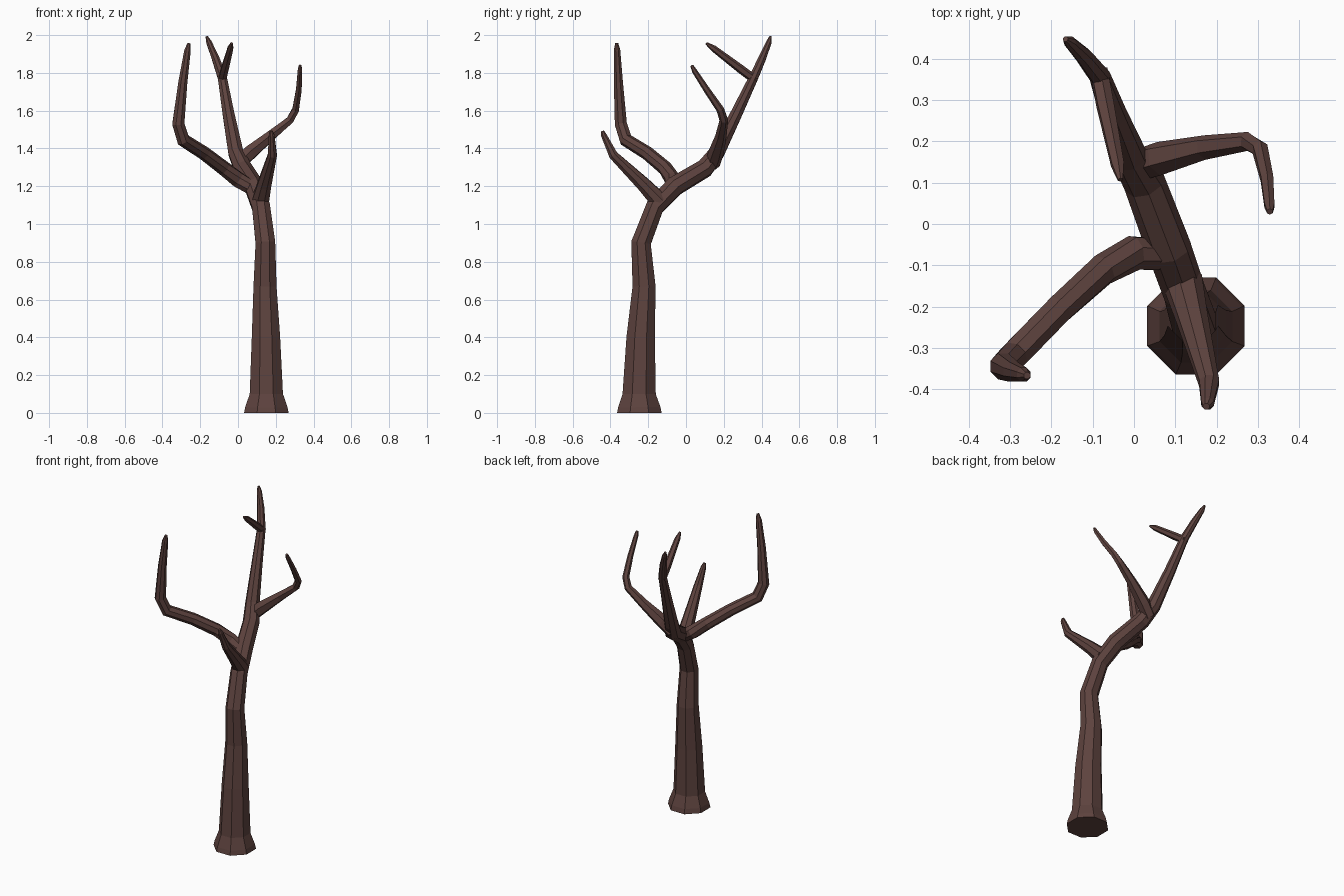
import bpy, bmesh, math
from mathutils import Vector

bark = bpy.data.materials.new("bark")
bark.diffuse_color = (0.11, 0.055, 0.048, 1)


def limb(name, points, sides=8):
    """Faceted tapering tube through (x, y, z, half_width) points."""
    bm = bmesh.new()
    pos = [Vector(p[:3]) for p in points]
    last = len(pos) - 1
    rings = []
    for i, p in enumerate(pos):
        a = (p - pos[max(i - 1, 0)]).normalized()
        b = (pos[min(i + 1, last)] - p).normalized()
        turn = Vector((0, 0, 1)).rotation_difference((a + b).normalized())
        r = points[i][3] / math.cos(math.pi / sides)
        ring = []
        for k in range(sides):
            ang = (k + 0.5) * math.tau / sides
            ring.append(bm.verts.new(p + turn @ Vector((r * math.cos(ang), r * math.sin(ang), 0))))
        rings.append(ring)
    for lo, hi in zip(rings, rings[1:]):
        for k in range(sides):
            n = (k + 1) % sides
            bm.faces.new((lo[k], lo[n], hi[n], hi[k]))
    bm.faces.new(rings[0][::-1])
    bm.faces.new(rings[-1])
    bmesh.ops.recalc_face_normals(bm, faces=bm.faces)
    mesh = bpy.data.meshes.new(name)
    bm.to_mesh(mesh)
    bm.free()
    mesh.materials.append(bark)
    obj = bpy.data.objects.new(name, mesh)
    bpy.context.collection.objects.link(obj)
    return obj


# Trunk with flared foot, running on into the main leader
limb("trunk", [
    (.15, -.247, 0, .118), (.15, -.247, .03, .112), (.15, -.248, .10, .088),
    (.148, -.24, .40, .075), (.143, -.222, .67, .061), (.145, -.238, .90, .052),
    (.122, -.165, 1.09, .048), (.085, -.06, 1.2, .05), (.025, .1, 1.295, .047),
    (-.012, .165, 1.38, .04), (-.05, .265, 1.58, .031), (-.083, .358, 1.775, .024),
    (-.12, .405, 1.88, .02), (-.155, .44, 1.965, .014), (-.166, .448, 1.993, .006)])

# Long left branch that turns upright
limb("left_branch", [
    (.09, -.075, 1.18, .036), (0, -.07, 1.235, .04), (-.075, -.11, 1.295, .036),
    (-.18, -.205, 1.375, .034), (-.29, -.318, 1.445, .034), (-.316, -.345, 1.53, .032),
    (-.292, -.358, 1.75, .024), (-.267, -.365, 1.92, .017), (-.259, -.367, 1.957, .008)])

# Short branch reaching forward
limb("front_branch", [
    (.118, -.14, 1.12, .046), (.14, -.225, 1.21, .037), (.182, -.385, 1.365, .024),
    (.178, -.435, 1.47, .015), (.175, -.442, 1.492, .008)])

# Thin right branch with an elbow
limb("right_branch", [
    (0, .14, 1.315, .034), (.06, .158, 1.375, .036), (.17, .185, 1.465, .026),
    (.275, .2, 1.55, .02), (.305, .182, 1.605, .018), (.322, .11, 1.71, .015),
    (.328, .045, 1.81, .012), (.329, .03, 1.84, .007)], sides=6)

# Twig near the top of the leader
limb("top_twig", [
    (-.085, .37, 1.76, .02), (-.07, .29, 1.82, .02),
    (-.04, .145, 1.93, .015), (-.033, .107, 1.957, .006)], sides=6)
